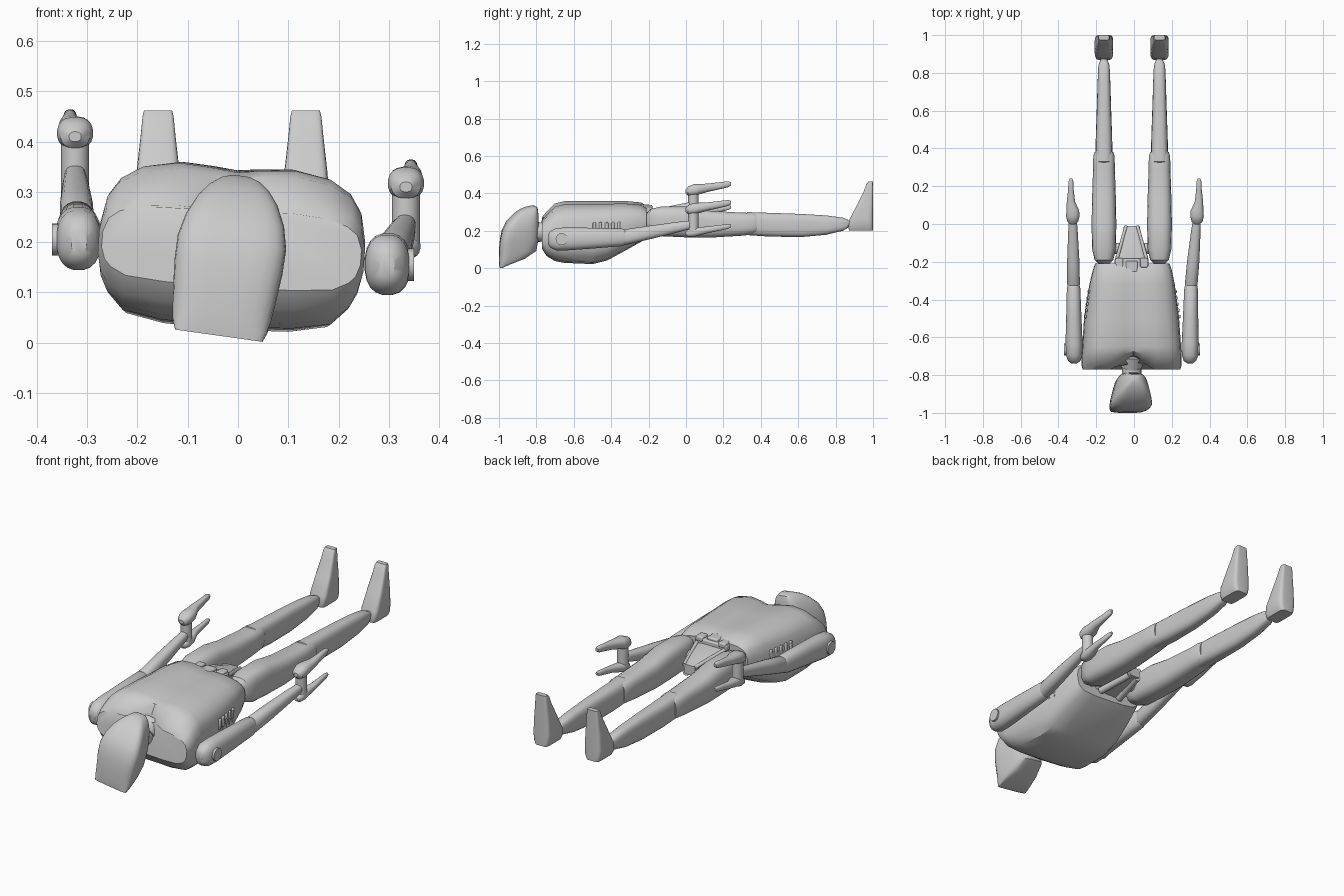
import bpy, bmesh, math
from mathutils import Vector, Matrix

if "Cube" in bpy.data.objects:
    bpy.data.objects.remove(bpy.data.objects["Cube"], do_unlink=True)

MID = -0.012
ROLL = Matrix.Translation((MID, 0, 0.2)) @ Matrix.Rotation(math.radians(4), 4, 'Y')
parts = []


def finish(name, bm, matrix=None):
    bmesh.ops.recalc_face_normals(bm, faces=bm.faces)
    mesh = bpy.data.meshes.new(name)
    bm.to_mesh(mesh)
    bm.free()
    obj = bpy.data.objects.new(name, mesh)
    bpy.context.collection.objects.link(obj)
    if matrix:
        obj.matrix_world = matrix
    parts.append(obj)
    return obj


def loft(name, rings, matrix=None):
    bm = bmesh.new()
    loops = [[bm.verts.new(p) for p in ring] for ring in rings]
    count = len(loops[0])
    for a, b in zip(loops, loops[1:]):
        for i in range(count):
            j = (i + 1) % count
            bm.faces.new((a[i], a[j], b[j], b[i]))
    bm.faces.new(loops[0])
    bm.faces.new(loops[-1])
    return finish(name, bm, matrix)


def unit_ring(power, count=20):
    def soft(v):
        return math.copysign(abs(v) ** (2 / power), v)
    angles = [2 * math.pi * (i + 0.5) / count for i in range(count)]
    return [(soft(math.cos(a)), soft(math.sin(a))) for a in angles]


def limb(name, sections, power=2.4):
    """Each section is y, centre x, centre z, half width, half height."""
    return loft(name, [[(cx + u * w, y, cz + v * h) for u, v in unit_ring(power)]
                       for y, cx, cz, w, h in sections])


def rod(name, start, end, radius, matrix=None):
    start, end = Vector(start), Vector(end)
    axis = end - start
    bm = bmesh.new()
    place = Matrix.Translation((start + end) / 2) @ axis.to_track_quat('Z', 'Y').to_matrix().to_4x4()
    bmesh.ops.create_cone(bm, cap_ends=True, segments=16, radius1=radius,
                          radius2=radius, depth=axis.length, matrix=place)
    return finish(name, bm, matrix)


def block(name, centre, size, matrix=None, bevel=0.006):
    bm = bmesh.new()
    bmesh.ops.create_cube(bm, size=1, matrix=Matrix.Translation(centre) @ Matrix.Diagonal((*size, 1)))
    obj = finish(name, bm, matrix)
    mod = obj.modifiers.new("Bevel", 'BEVEL')
    mod.width, mod.segments = bevel, 2
    return obj


# Torso: half profile (across, up) scaled along the body, with a neck notch
half = [(0, 0.965), (0.2, 0.985), (0.45, 1), (0.72, 0.96), (0.88, 0.88), (0.96, 0.78),
        (1, 0.6), (1, 0.4), (0.97, 0.25), (0.92, 0.16), (0.8, 0.06), (0.5, 0.015), (0, 0)]
profile = half + [(-u, v) for u, v in half[-2:0:-1]]
body = [(-0.77, 0.258, 0.11, 0.265), (-0.745, 0.265, 0.07, 0.295), (-0.7, 0.264, 0.042, 0.338),
        (-0.65, 0.26, 0.032, 0.35), (-0.5, 0.25, 0.025, 0.352), (-0.42, 0.24, 0.045, 0.352),
        (-0.32, 0.225, 0.1, 0.352), (-0.24, 0.207, 0.145, 0.345), (-0.21, 0.197, 0.17, 0.325)]
torso = []
for row, (y, w, low, high) in enumerate(body):
    notch = max(0, 0.075 - row * 0.025)
    torso.append([(u * w, y + notch * max(0, 1 - abs(u) / 0.4) * (v > 0.5),
                   low + v * (high - low) - 0.2) for u, v in profile])
loft("torso", torso, ROLL)

# Side vents
for side in (-1, 1):
    for i in range(5):
        y = -0.49 + i * 0.033
        x = side * (0.249 - i * 0.005)
        block("torso_vent", (x, y, 0.035), (0.012, 0.018, 0.055), ROLL, 0.005)
        rod("vent_stud", (x - 0.004, y, -0.005), (x + 0.004, y, -0.005), 0.006, ROLL)

# Neck and collar
rod("neck", (0, -0.83, -0.01), (0, -0.66, 0), 0.052, ROLL)
rod("collar", (0, -0.75, 0.0), (0, -0.69, 0.03), 0.058, ROLL)

# Head: stacked rings, wide at the crown and narrow at the chin
skull = [(0.012, -0.998, -0.975, 0.088), (0.03, -1, -0.93, 0.096), (0.055, -1, -0.86, 0.104),
         (0.095, -1, -0.8, 0.112), (0.15, -0.995, -0.79, 0.119), (0.2, -0.985, -0.787, 0.122),
         (0.245, -0.963, -0.787, 0.115), (0.285, -0.925, -0.789, 0.1),
         (0.31, -0.893, -0.791, 0.08), (0.326, -0.86, -0.796, 0.055), (0.333, -0.835, -0.808, 0.025)]
head = []
for z, y0, y1, w in skull:
    ring = []
    for u, v in unit_ring(4, 28):
        y = (y0 + y1) / 2 + v * (y1 - y0) / 2
        ring.append((u * w * (1 - 2.2 * max(0, y + 0.98)), y, z - 0.2))
    head.append(ring)
loft("head", head, ROLL @ Matrix.Rotation(math.radians(4), 4, 'Y'))

# Pelvis: tapered plate with edge rails, belt blocks and hip axle
loft("pelvis", [[(MID + u * w, y, z + v * h) for u, v in unit_ring(5)]
                for y, w, z, h in [(-0.24, 0.095, 0.255, 0.055), (-0.17, 0.085, 0.255, 0.05),
                                   (-0.08, 0.05, 0.25, 0.04), (-0.01, 0.032, 0.245, 0.025)]])
rod("hip_axle", (MID - 0.14, -0.13, 0.25), (MID + 0.14, -0.13, 0.25), 0.03)
block("belt", (MID, -0.205, 0.312), (0.18, 0.045, 0.03))
block("buckle", (MID, -0.225, 0.325), (0.06, 0.06, 0.03))
for side in (-1, 1):
    block("belt_pouch", (MID + side * 0.065, -0.205, 0.325), (0.04, 0.05, 0.025))
    rod("pelvis_rail", (MID + side * 0.08, -0.19, 0.305), (MID + side * 0.03, -0.01, 0.265), 0.009)
    rod("lower_strut", (MID + side * 0.06, -0.2, 0.2), (MID + side * 0.025, -0.02, 0.225), 0.018)

# Legs
for side, label in ((-1, "right"), (1, "left")):
    x = MID + side * 0.147
    limb(label + "_thigh", [(y, x + side * dx, z, w, h) for y, dx, z, w, h in [
        (-0.21, 0, 0.255, 0.03, 0.035), (-0.19, 0, 0.255, 0.05, 0.062),
        (-0.13, 0, 0.25, 0.064, 0.08), (0, 0, 0.247, 0.066, 0.083), (0.12, 0, 0.235, 0.064, 0.073),
        (0.3, 0, 0.235, 0.058, 0.062), (0.36, 0, 0.238, 0.057, 0.058), (0.38, 0, 0.24, 0.05, 0.05)]], 3)
    limb(label + "_shin", [(y, x, z, w, h) for y, z, w, h in [
        (0.31, 0.24, 0.03, 0.04), (0.33, 0.238, 0.046, 0.062), (0.45, 0.232, 0.044, 0.064),
        (0.62, 0.228, 0.038, 0.062), (0.75, 0.23, 0.034, 0.052), (0.84, 0.235, 0.03, 0.035),
        (0.865, 0.237, 0.02, 0.022)]], 3)
    rod(label + "_ankle", (x, 0.84, 0.238), (x, 0.9, 0.238), 0.018)
    loft(label + "_foot", [[(x + u * w, y0 + (v + 1) / 2 * (1 - y0), z) for u, v in unit_ring(6)]
                           for z, y0, w in [(0.2, 0.872, 0.036), (0.22, 0.868, 0.046),
                                            (0.26, 0.874, 0.049), (0.34, 0.915, 0.043),
                                            (0.41, 0.95, 0.035), (0.45, 0.965, 0.031),
                                            (0.462, 0.975, 0.028)]])


# Arms: shoulder, elbow and wrist are (x, z) positions
def arm(label, side, shoulder, elbow, wrist):
    def along(y, a, ya, b, yb):
        t = (y - ya) / (yb - ya)
        return a[0] + (b[0] - a[0]) * t, a[1] + (b[1] - a[1]) * t

    def segment(name, a, ya, b, yb, sizes):
        limb(label + name, [(y, *along(y, a, ya, b, yb), w, h) for y, w, h in sizes])

    segment("_upper_arm", shoulder, -0.68, elbow, -0.33, [
        (-0.738, 0.015, 0.025), (-0.725, 0.033, 0.045), (-0.695, 0.044, 0.06),
        (-0.64, 0.046, 0.062), (-0.5, 0.041, 0.056), (-0.34, 0.036, 0.047), (-0.325, 0.032, 0.04)])
    segment("_forearm", elbow, -0.33, wrist, 0.04, [
        (-0.35, 0.025, 0.032), (-0.32, 0.034, 0.042), (-0.2, 0.033, 0.037),
        (-0.05, 0.026, 0.029), (0.04, 0.02, 0.022)])
    x, z = shoulder
    rod(label + "_shoulder_disc", (x + side * 0.02, -0.665, z), (x + side * 0.053, -0.665, z), 0.032)
    x, z = wrist
    rod(label + "_wrist", (x, 0.04, z - 0.05), (x, 0.04, z + 0.07), 0.028)
    for name, base, scale in (("_upper_finger", z + 0.075, 1), ("_lower_finger", z - 0.05, 0.8)):
        limb(label + name, [(y, x + side * 0.01 * (y > 0.1), base + 0.17 * y, w * scale, h * scale)
                            for y, w, h in [
            (-0.002, 0.012, 0.01), (0.012, 0.029, 0.025), (0.04, 0.036, 0.032), (0.07, 0.034, 0.028),
            (0.12, 0.022, 0.022), (0.18, 0.015, 0.019), (0.225, 0.013, 0.016), (0.24, 0.007, 0.009)]])


arm("left", 1, (0.297, 0.155), (0.302, 0.165), (0.334, 0.235))
arm("right", -1, (-0.317, 0.205), (-0.32, 0.235), (-0.324, 0.335))

# Smooth shading with sharp edges kept
bpy.ops.object.select_all(action='DESELECT')
for obj in parts:
    obj.select_set(True)
bpy.context.view_layer.objects.active = parts[0]
bpy.ops.object.shade_smooth_by_angle(angle=math.radians(35))
